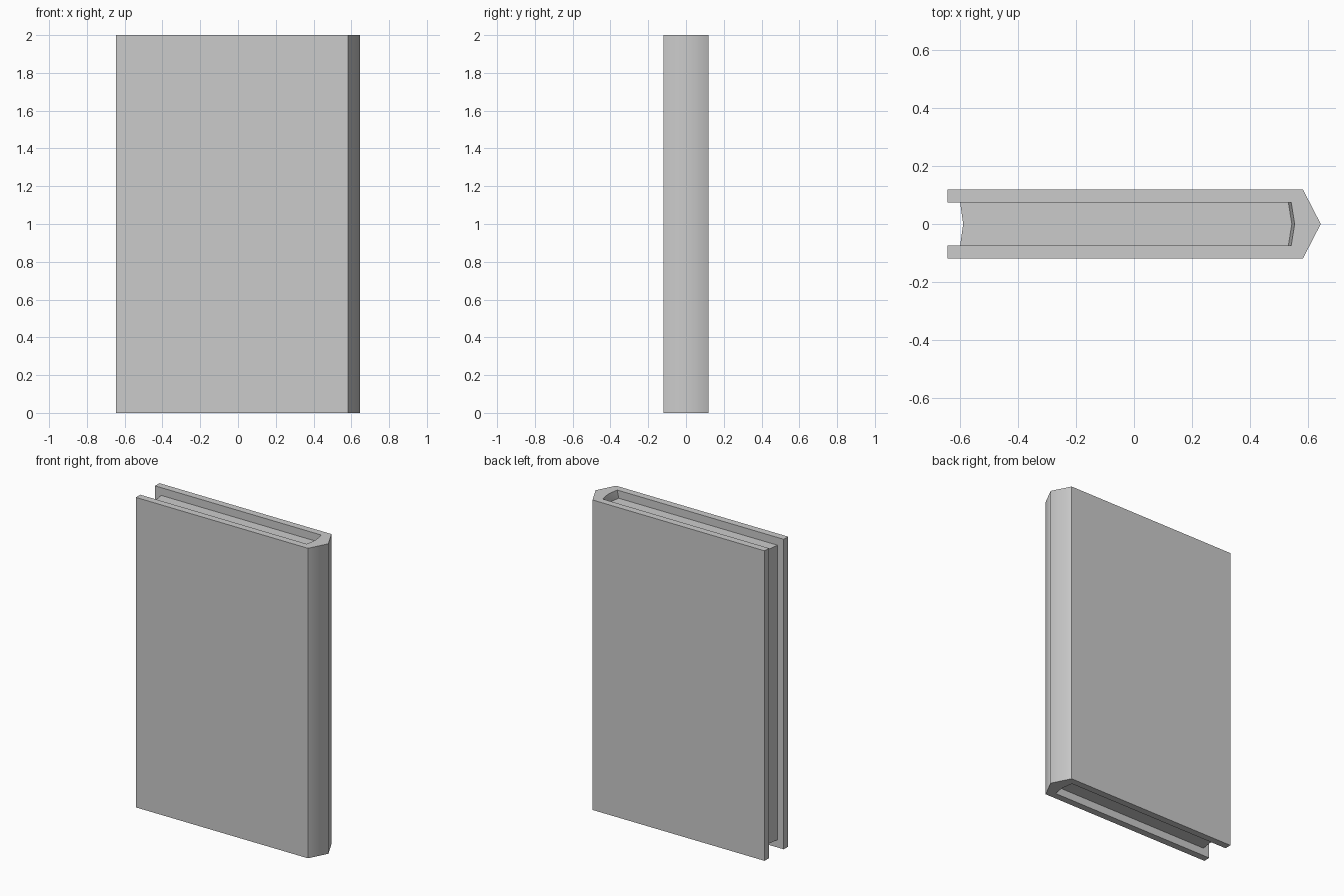
import bpy, bmesh, math

if "Cube" in bpy.data.objects:
    bpy.data.objects.remove(bpy.data.objects["Cube"])


def loft(name, rings):
    """Solid from stacked outlines: rings = [(z, [(x, y), ...]), ...]"""
    bm = bmesh.new()
    loops = [[bm.verts.new((x, y, z)) for x, y in pts] for z, pts in rings]
    n = len(loops[0])
    for a, b in zip(loops, loops[1:]):
        for i in range(n):
            j = (i + 1) % n
            bm.faces.new((a[i], a[j], b[j], b[i]))
    bm.faces.new(loops[0])
    bm.faces.new(loops[-1])
    # merge coplanar bands back into single flat faces
    bmesh.ops.dissolve_limit(bm, angle_limit=math.radians(0.5),
                             verts=bm.verts[:], edges=bm.edges[:])
    bmesh.ops.recalc_face_normals(bm, faces=bm.faces[:])
    mesh = bpy.data.meshes.new(name)
    bm.to_mesh(mesh)
    bm.free()
    obj = bpy.data.objects.new(name, mesh)
    bpy.context.collection.objects.link(obj)
    bpy.ops.object.select_all(action='DESELECT')
    obj.select_set(True)
    bpy.context.view_layer.objects.active = obj
    bpy.ops.object.shade_smooth_by_angle(angle=math.radians(58))
    return obj


H, W, R = 2.0, 0.645, 0.05   # height, half width, page recess


# cover: two boards joined by a pointed spine, inner spine wall leaning in
def cover_outline(inset):
    upper = [(0.543 - inset, 0.075), (-W, 0.075), (-W, 0.12), (0.583, 0.12)]
    lower = [(x, -y) for x, y in reversed(upper)]
    return upper + [(W, 0)] + lower + [(0.555 - inset, 0)]


loft("cover", [(0, cover_outline(0)), (R, cover_outline(0.01)),
               (H - R, cover_outline(0.01)), (H, cover_outline(0))])

# page block: hollow fore edge, spine end tucked into the cover
pages = [(-0.601, -0.078), (0.55, -0.078), (0.56, 0),
         (0.55, 0.078), (-0.601, 0.078), (-0.59, 0)]
loft("pages", [(R, pages), (H - R, pages)])
